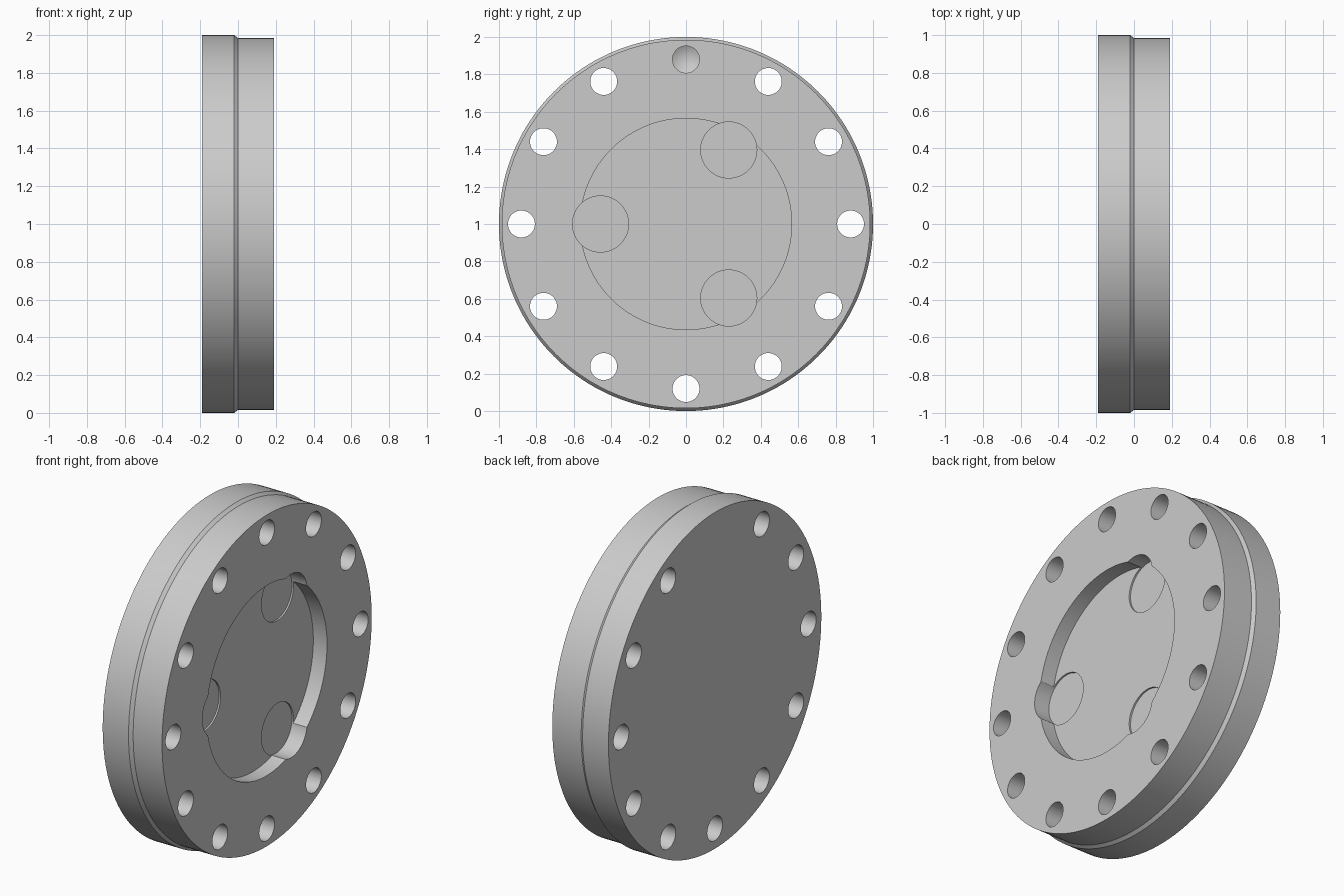
import bpy
import bmesh
from math import pi, cos, sin, radians
from mathutils import Matrix, Vector

cube = bpy.data.objects.get("Cube")
if cube:
    bpy.data.objects.remove(cube, do_unlink=True)

HALF = 0.19        # half thickness along x
CENTRE = 1.0       # height of the disc axis
BOLT_RING = 0.88
BOLT_R = 0.072

grey = bpy.data.materials.new("machined grey")
grey.use_nodes = True
colour = (0.6, 0.6, 0.6, 1)
grey.diffuse_color = colour
grey.node_tree.nodes["Principled BSDF"].inputs["Base Color"].default_value = colour


def lathe(name, profile, y=0.0, z=0.0, steps=64):
    """Solid turned about the x direction; profile runs as (x, radius) pairs."""
    bm = bmesh.new()
    rings = []
    for x, r in profile:
        if r == 0:
            rings.append([bm.verts.new((x, y, CENTRE + z))] * steps)
        else:
            rings.append([bm.verts.new((x, y + r * cos(2 * pi * i / steps),
                                        CENTRE + z + r * sin(2 * pi * i / steps)))
                          for i in range(steps)])
    for a, b in zip(rings, rings[1:]):
        for i in range(steps):
            j = (i + 1) % steps
            corners = list(dict.fromkeys((a[i], a[j], b[j], b[i])))
            bm.faces.new(corners)
    for ring in (rings[0], rings[-1]):
        if ring[0] is not ring[1]:
            bm.faces.new(ring)
    bmesh.ops.recalc_face_normals(bm, faces=bm.faces)
    mesh = bpy.data.meshes.new(name)
    bm.to_mesh(mesh)
    bm.free()
    mesh.materials.append(grey)
    obj = bpy.data.objects.new(name, mesh)
    bpy.context.collection.objects.link(obj)
    return obj


def cut(body, cutter):
    """Subtract the cutter from the body and discard it."""
    cutter.hide_render = True
    bpy.context.view_layer.objects.active = body
    mod = body.modifiers.new("cut", 'BOOLEAN')
    mod.operation = 'DIFFERENCE'
    mod.solver = 'EXACT'
    mod.object = cutter
    bpy.ops.object.modifier_apply(modifier=mod.name)
    bpy.data.objects.remove(cutter, do_unlink=True)


# Flange body: wide rim, short chamfer, slightly narrower half
flange = lathe("flange_disc", [(-HALF, 1.0), (-0.02, 1.0), (0.0, 0.985), (HALF, 0.985)],
               steps=160)

# Shallow round recess
cut(flange, lathe("recess_cutter", [(HALF - 0.09, 0.565), (HALF + 0.1, 0.565)], steps=128))

# Three round pockets breaking through the recess wall
for angle in (60, 180, 300):
    a = radians(angle)
    cut(flange, lathe("pocket_cutter", [(HALF - 0.1, 0.15), (HALF + 0.1, 0.15)],
                      0.457 * cos(a), 0.457 * sin(a)))

# Ring of bolt holes; the top one is blind with a drilled cone end
for k in range(12):
    a = radians(90 + 30 * k)
    if k == 0:
        profile = [(-0.1, 0), (-0.06, BOLT_R), (HALF + 0.1, BOLT_R)]
    else:
        profile = [(-HALF - 0.1, BOLT_R), (HALF + 0.1, BOLT_R)]
    cut(flange, lathe("bolt_hole_cutter", profile, BOLT_RING * cos(a), BOLT_RING * sin(a), 40))

# Smooth curved walls, crisp machined edges
bpy.ops.object.select_all(action='DESELECT')
flange.select_set(True)
bpy.context.view_layer.objects.active = flange
bpy.ops.object.shade_smooth_by_angle(angle=radians(30))
